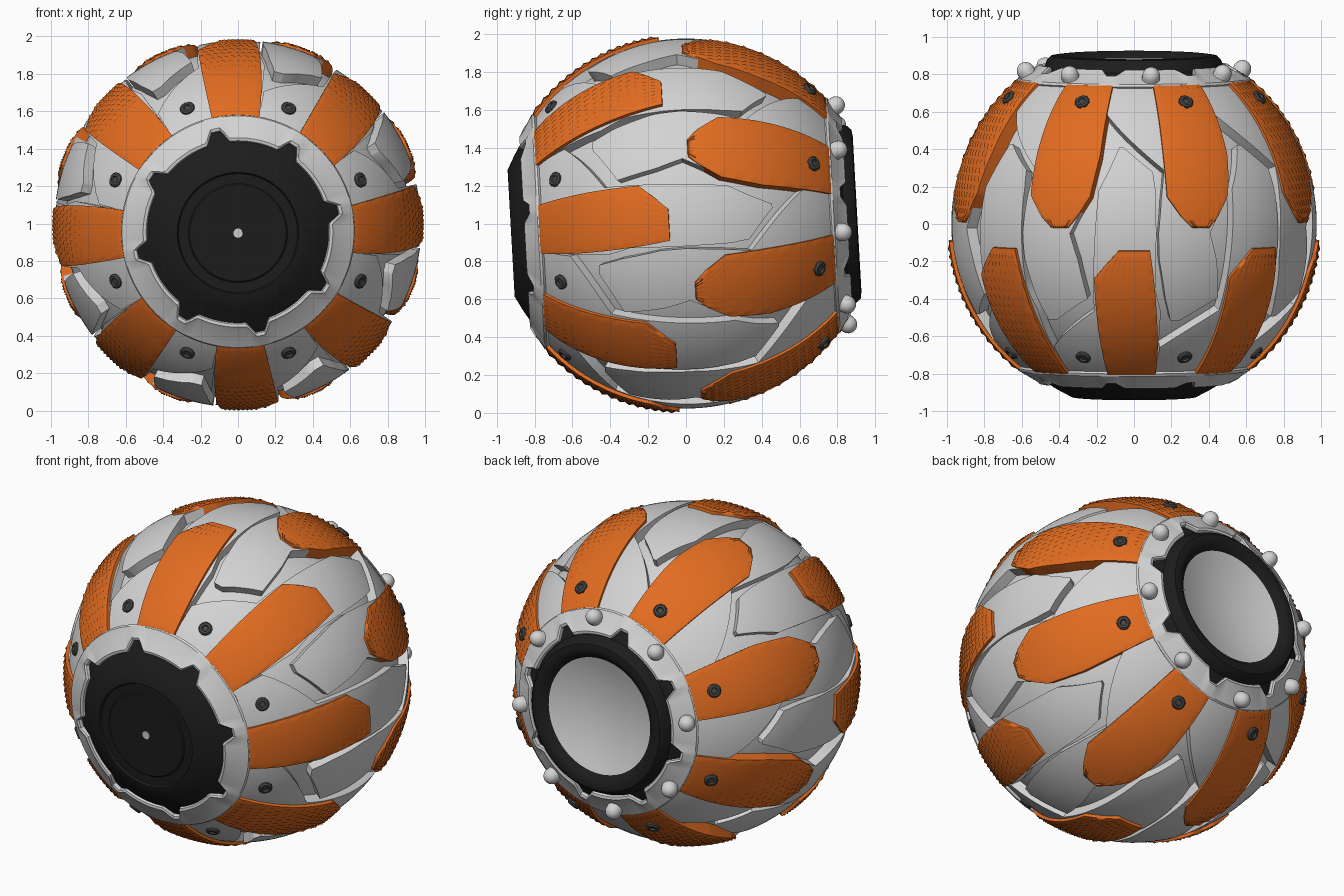
import bpy, bmesh, math
from mathutils import Matrix, Vector

cube = bpy.data.objects.get("Cube")
if cube:
    bpy.data.objects.remove(cube, do_unlink=True)

# The axle runs along y and is tipped a little, front end down
PLACE = Matrix.Translation((0, 0, 1)) @ Matrix.Rotation(math.radians(3.2), 4, 'X')


def material(name, r, g, b):
    m = bpy.data.materials.new(name)
    m.use_nodes = True
    m.diffuse_color = (r, g, b, 1)
    m.node_tree.nodes["Principled BSDF"].inputs["Base Color"].default_value = (r, g, b, 1)
    return m


LIGHT = material("light grey", 0.65, 0.65, 0.65)
ORANGE = material("orange", 0.76, 0.15, 0.015)
BLACK = material("black", 0.012, 0.012, 0.012)
DARK = material("dark grey", 0.065, 0.065, 0.065)


def polar(r, y, deg):
    a = math.radians(deg)
    return Vector((r * math.cos(a), y, r * math.sin(a)))


def finish(bm, name, mat, sharp=35):
    bmesh.ops.remove_doubles(bm, verts=bm.verts, dist=0.0002)
    bmesh.ops.recalc_face_normals(bm, faces=bm.faces)
    bm.transform(PLACE)
    me = bpy.data.meshes.new(name)
    bm.to_mesh(me)
    bm.free()
    me.materials.append(mat)
    for p in me.polygons:
        p.use_smooth = True
    me.set_sharp_from_angle(angle=math.radians(sharp))
    ob = bpy.data.objects.new(name, me)
    bpy.context.collection.objects.link(ob)
    return ob


def revolve(name, profile, mat, steps=96, sharp=35):
    """Turn a profile of (radius, y) about the axle; it may depend on the angle."""
    bm = bmesh.new()
    rings = [[bm.verts.new(polar(r, y, d)) for r, y in profile(d)]
             for d in (360 * i / steps for i in range(steps))]
    for i, a in enumerate(rings):
        b = rings[(i + 1) % steps]
        for j in range(len(a) - 1):
            bm.faces.new((a[j], a[j + 1], b[j + 1], b[j]))
    return finish(bm, name, mat, sharp)


def curved_plates(name, rows, start, outer, inner, mat, cols, step, bump=0.0):
    """Eight plates wrapped on a sphere; rows are (y, low angle, high angle)."""
    bm = bmesh.new()
    lines = []
    for a, b in zip(rows, rows[1:]):
        n = max(1, round((b[0] - a[0]) / step))
        lines += [[p + (q - p) * k / n for p, q in zip(a, b)] for k in range(n)]
    lines.append(list(rows[-1]))
    for turn in range(8):
        grid = []
        for i, (y, lo, hi) in enumerate(lines):
            row = []
            for j in range(cols + 1):
                d = start + 45 * turn + lo + (hi - lo) * j / cols
                inside = 0 < i < len(lines) - 1 and 0 < j < cols
                p = polar(math.sqrt(outer ** 2 - y * y), y, d)
                # staggered knobs
                if inside and i % 2 and j % 2 == (i // 2) % 2:
                    p *= 1 + bump
                row.append(bm.verts.new(p))
            grid.append(row)
        for a, b in zip(grid, grid[1:]):
            for j in range(cols):
                bm.faces.new((a[j], a[j + 1], b[j + 1], b[j]))
    skin = bmesh.ops.extrude_face_region(bm, geom=bm.faces[:], use_keep_orig=True)
    for v in skin["geom"]:
        if isinstance(v, bmesh.types.BMVert):
            v.co *= inner / v.co.length
    return finish(bm, name, mat, 65 if bump else 35)


def small_parts(name, profile, spots, mat, steps=12):
    """Little turned parts; each spot is (origin, outward direction)."""
    bm = bmesh.new()
    for origin, out in spots:
        turn = out.to_track_quat('Z', 'Y')
        rings = []
        for i in range(steps):
            a = 2 * math.pi * i / steps
            rings.append([bm.verts.new(origin + turn @ Vector((r * math.cos(a), r * math.sin(a), h)))
                          for r, h in profile])
        for i, a in enumerate(rings):
            b = rings[(i + 1) % steps]
            for j in range(len(a) - 1):
                bm.faces.new((a[j], b[j], b[j + 1], a[j + 1]))
    return finish(bm, name, mat)


# Inner body, seen in the grooves
body = [(math.sqrt(0.923 ** 2 - y * y), y) for y in (-0.79 + 1.58 * i / 40 for i in range(41))]
revolve("inner_body", lambda d: body, LIGHT)

# Interlocking shell panels with arms reaching past each other
curved_plates("front_shell_panels",
              [(-0.78, -9.8, 34.8), (-0.62, -9.8, 34.5), (-0.42, -9.3, 14), (-0.3, -7, 13.5),
               (0.23, -7, 11.5), (0.33, -6.3, 8.6), (0.46, 3.8, 5.2)],
              0, 0.977, 0.9, LIGHT, 14, 0.04)
curved_plates("back_shell_panels",
              [(-0.47, 6, 9.5), (-0.35, -6.8, 12), (-0.14, -4.5, 14.5), (0, -2, 14.8),
               (0.2, -8, 13.7), (0.34, -9.5, 12.5), (0.64, -10.2, 34.5), (0.78, -10.2, 34.5)],
              22.5, 0.982, 0.9, LIGHT, 14, 0.04)

# Knobbly grip pads
curved_plates("front_grip_pads",
              [(-0.775, -10.6, 13), (-0.51, -8.4, 13), (-0.24, -6.3, 12.8), (-0.09, -5, 4.8)],
              0, 0.995, 0.92, ORANGE, 18, 0.022, 0.01)
curved_plates("back_grip_pads",
              [(0.03, -1.5, 4), (0.09, -4.5, 7.5), (0.2, -8.5, 12), (0.42, -11, 12.5),
               (0.775, -12, 13)],
              22.5, 0.995, 0.92, ORANGE, 18, 0.022, 0.01)


# Scalloped end rings, notched eight times, sloping in towards the hub
def ring_profile(side):
    def profile(d):
        off = abs((d - 12.5 + 22.5) % 45 - 22.5)
        inner = 0.485 + 0.06 * min(1, max(0, (7 - off) / 4.5))
        top = 0.79 + (0.587 - inner) * 0.5
        return [(r, side * y) for r, y in
                ((0.6, 0.74), (0.626, 0.768), (0.62, 0.782), (inner + 0.035, top),
                 (inner + 0.022, top + 0.012), (inner + 0.006, top + 0.01),
                 (inner, top), (inner, 0.76))]
    return profile


revolve("front_ring", ring_profile(-1), LIGHT, 288, 25)
revolve("back_ring", ring_profile(1), LIGHT, 288, 25)

# Front hub, its centre pin and the back rim with a dished cover
front_hub = [(0.6, -0.765), (0.55, -0.795), (0.48, -0.842), (0.41, -0.885), (0.335, -0.925),
             (0.325, -0.925), (0.318, -0.912), (0.265, -0.912), (0.258, -0.918), (0, -0.918)]
revolve("front_hub", lambda d: front_hub, BLACK)
pin = [(0.025, -0.91), (0.025, -0.923), (0, -0.923)]
revolve("hub_pin", lambda d: pin, LIGHT, 16)
back_rim = [(0.6, 0.765), (0.55, 0.795), (0.482, 0.835), (0.465, 0.88), (0.445, 0.9),
            (0.41, 0.905), (0.385, 0.895), (0.35, 0.86)]
revolve("back_rim", lambda d: back_rim, BLACK)
cover = [(0.355 * k / 8, 0.805 + 0.062 * (k / 8) ** 2) for k in range(9)]
revolve("back_cover", lambda d: cover, LIGHT)

# Bolts on the front shell and on the back pads
bolt = [(0.04, -0.03), (0.04, 0.008), (0.032, 0.016), (0.02, 0.016), (0.016, 0.006), (0, 0.006)]
for name, y, size in (("front_bolts", -0.675, 0.977), ("back_bolts", 0.69, 1.0)):
    spots = []
    for k in range(8):
        p = polar(math.sqrt(size ** 2 - y * y), y, 22.5 + 45 * k)
        spots.append((p, p.normalized()))
    small_parts(name, bolt, spots, DARK)

# Round studs on the back ring
stud = [(0.045, -0.06)] + [(0.048 * math.cos(a), 0.01 + 0.05 * math.sin(a))
                           for a in (math.pi * k / 16 for k in range(9))]
small_parts("back_studs", stud,
            [(polar(0.58, 0.815, 36 + 45 * k), polar(0.5, 0.8, 36 + 45 * k).normalized())
             for k in range(8)], LIGHT, 20)
